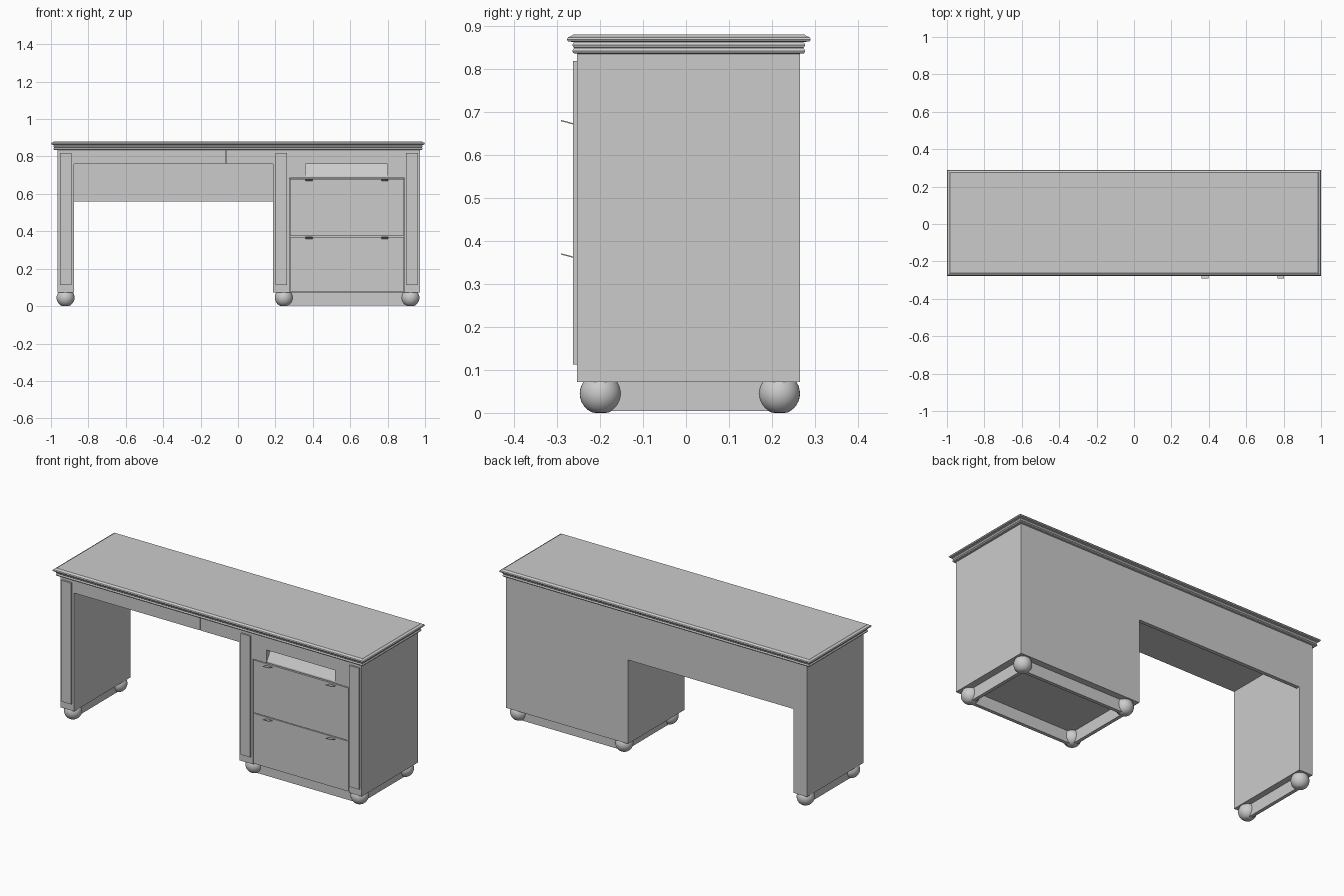
import bpy, bmesh
from math import pi

if "Cube" in bpy.data.objects:
    bpy.data.objects.remove(bpy.data.objects["Cube"])


def finish(name, bm):
    bmesh.ops.recalc_face_normals(bm, faces=bm.faces)
    me = bpy.data.meshes.new(name)
    bm.to_mesh(me)
    bm.free()
    ob = bpy.data.objects.new(name, me)
    bpy.context.collection.objects.link(ob)
    return ob


def box(name, x0, x1, y0, y1, z0, z1):
    bm = bmesh.new()
    bmesh.ops.create_cube(bm, size=1)
    for v in bm.verts:
        v.co = (x1 if v.co.x > 0 else x0,
                y1 if v.co.y > 0 else y0,
                z1 if v.co.z > 0 else z0)
    return finish(name, bm)


def extrude_yz(name, pts, x0, x1):
    """Side profile of (y, z) points extruded along x."""
    bm = bmesh.new()
    a = [bm.verts.new((x0, y, z)) for y, z in pts]
    b = [bm.verts.new((x1, y, z)) for y, z in pts]
    bm.faces.new(a)
    bm.faces.new(b[::-1])
    for i in range(len(pts)):
        j = (i + 1) % len(pts)
        bm.faces.new((a[i], a[j], b[j], b[i]))
    return finish(name, bm)


FRONT, BACK = -0.253, 0.265
LEFT, RIGHT = -0.965, 0.973
BASE, CARCASS_TOP = 0.072, 0.838

# Moulded top: rectangular rings following an edge profile (inset, z)
profile = [(0.030, 0.834), (0.015, 0.836), (0.013, 0.841), (0.015, 0.846),
           (0.018, 0.848), (0.015, 0.850), (0.013, 0.855), (0.015, 0.860),
           (0.018, 0.862), (0.003, 0.863), (0.0, 0.868), (0.003, 0.873),
           (0.012, 0.877), (0.015, 0.880)]
bm = bmesh.new()
rings = []
for d, z in profile:
    rings.append([bm.verts.new(c) for c in (
        (-1 + d, -0.277 + d, z), (1 - d, -0.277 + d, z),
        (1 - d, 0.290 - d, z), (-1 + d, 0.290 - d, z))])
for lo, hi in zip(rings, rings[1:]):
    for i in range(4):
        j = (i + 1) % 4
        bm.faces.new((lo[i], lo[j], hi[j], hi[i]))
bm.faces.new(rings[0][::-1])
bm.faces.new(rings[-1])
finish("moulded_top", bm)

# Left leg, kneehole back panel and the two shallow drawers
box("left_leg_panel", LEFT, -0.877, FRONT, BACK, BASE, CARCASS_TOP)
box("kneehole_back", -0.877, 0.187, BACK - 0.022, BACK, 0.56, CARCASS_TOP)
box("shallow_drawer_left", -0.877, -0.067, FRONT, BACK - 0.022, 0.76, CARCASS_TOP)
box("shallow_drawer_right", -0.063, 0.187, FRONT, BACK - 0.022, 0.76, CARCASS_TOP)

# Pedestal: carcass set behind stiles, header and drawer fronts
D0, D1 = 0.275, 0.89
INNER = FRONT + 0.02
box("pedestal_left_side", 0.187, D0, FRONT, BACK, BASE, CARCASS_TOP)
box("pedestal_right_side", D1, RIGHT, FRONT, BACK, BASE, CARCASS_TOP)
box("pedestal_core", D0, D1, INNER, BACK, BASE, 0.682)
box("pedestal_upper_core", D0, D1, INNER + 0.03, BACK, 0.682, CARCASS_TOP)

# Header with a notch holding a sloped panel
N0, N1 = 0.36, 0.80
box("header_rail", D0, D1, FRONT, INNER + 0.03, 0.76, CARCASS_TOP)
box("header_left", D0, N0, FRONT, INNER + 0.03, 0.684, 0.76)
box("header_right", N1, D1, FRONT, INNER + 0.03, 0.684, 0.76)
extrude_yz("notch_slope", [(FRONT + 0.004, 0.684), (FRONT + 0.004, 0.692),
                           (INNER + 0.025, 0.76), (INNER + 0.03, 0.684)], N0, N1)

# Deep drawers with tilted tab pulls
for label, z0, z1 in (("upper", 0.374, 0.680), ("lower", 0.078, 0.370)):
    box(label + "_drawer_front", D0 + 0.003, D1 - 0.003, FRONT, INNER, z0, z1)
    for side, x in (("left", 0.38), ("right", 0.785)):
        z = z1 - 0.008
        extrude_yz(f"{label}_{side}_pull",
                   [(FRONT, z - 0.004), (-0.291, z + 0.006),
                    (-0.291, z + 0.009), (FRONT, z - 0.001)], x - 0.018, x + 0.018)

# Applied pilaster strips
for label, x0, x1 in (("leg", -0.952, -0.890), ("inner", 0.201, 0.262),
                      ("outer", 0.899, 0.962)):
    box(label + "_pilaster", x0, x1, -0.263, FRONT, 0.113, 0.818)

# Bun feet, flattened at the floor
FY = (-0.199, 0.217)
FX = (-0.922, 0.245, 0.922)
for i, x in enumerate(FX):
    for j, y in enumerate(FY):
        bpy.ops.mesh.primitive_uv_sphere_add(segments=32, ring_count=16,
                                             radius=0.048, location=(x, y, 0.045))
        foot = bpy.context.object
        foot.name = f"bun_foot_{i}_{j}"
        for v in foot.data.vertices:
            v.co.z = max(v.co.z, -0.045)
        bpy.ops.object.shade_smooth_by_angle(angle=pi / 6)

# Plinth boards between the feet
for i, x in enumerate(FX):
    box(f"plinth_side_{i}", x - 0.01, x + 0.01, FY[0], FY[1], 0.004, BASE)
for j, y in enumerate(FY):
    box(f"plinth_cross_{j}", FX[1], FX[2], y - 0.01, y + 0.01, 0.004, BASE)
